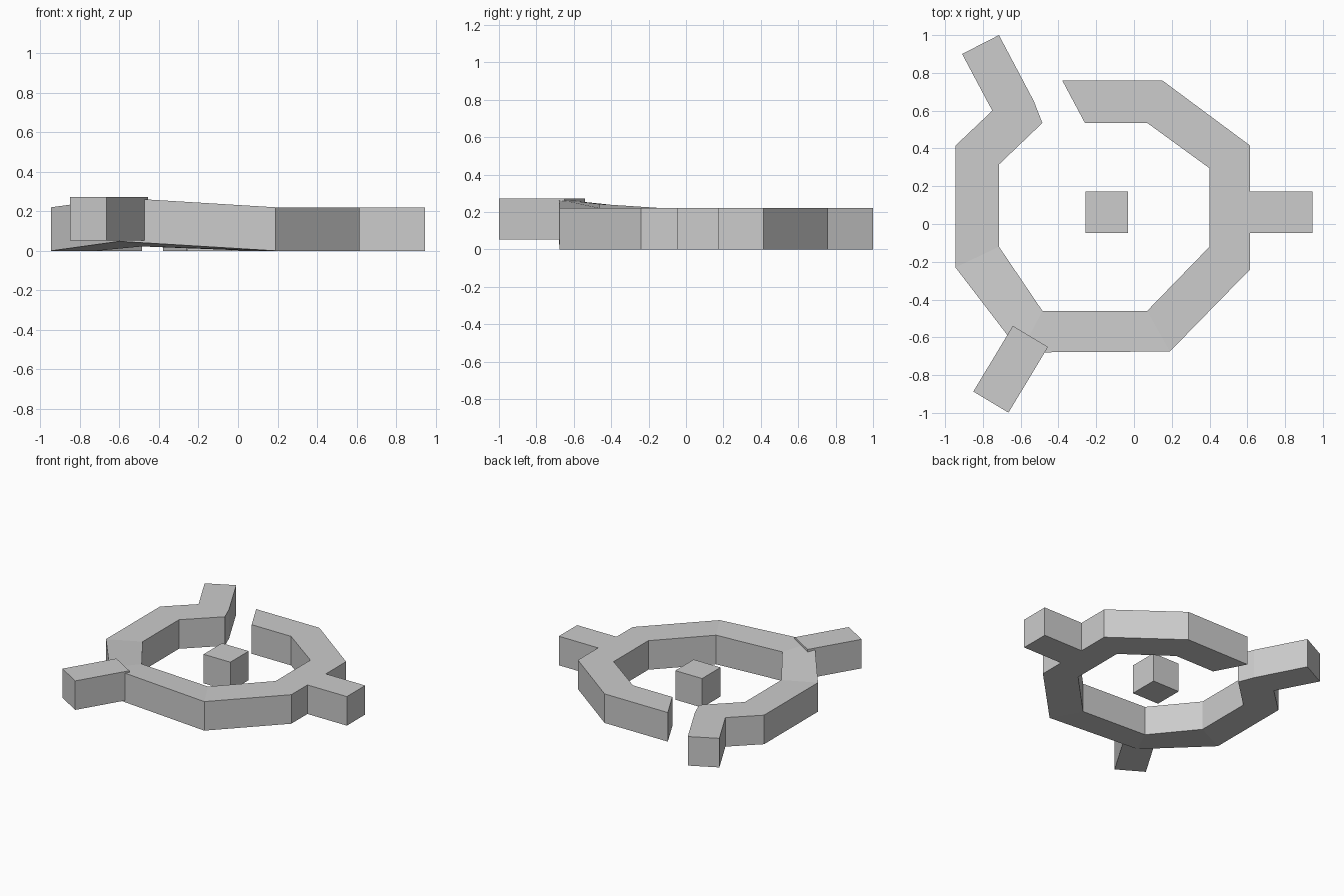
import bpy
import bmesh
from math import radians
from mathutils import Matrix, Vector

default_cube = bpy.data.objects.get("Cube")
if default_cube:
    bpy.data.objects.remove(default_cube, do_unlink=True)

HEIGHT = 0.22

# Single plain grey
grey = bpy.data.materials.new("plain grey")
grey.use_nodes = True
colour = (0.604, 0.604, 0.604, 1)
grey.diffuse_color = colour
grey.node_tree.nodes["Principled BSDF"].inputs["Base Color"].default_value = colour


def finish(bm, name):
    """Turn a bmesh into a flat-shaded grey object."""
    bmesh.ops.recalc_face_normals(bm, faces=bm.faces)
    mesh = bpy.data.meshes.new(name)
    bm.to_mesh(mesh)
    bm.free()
    mesh.materials.append(grey)
    obj = bpy.data.objects.new(name, mesh)
    bpy.context.collection.objects.link(obj)
    return obj


def block(name, centre, length, width, base=0, turn=0):
    """Rectangular block standing at height base, turned about z in degrees."""
    bm = bmesh.new()
    matrix = (Matrix.Translation((*centre, base + HEIGHT / 2))
              @ Matrix.Rotation(radians(turn), 4, "Z")
              @ Matrix.Diagonal((length, width, HEIGHT, 1)))
    bmesh.ops.create_cube(bm, size=1, matrix=matrix)
    return finish(bm, name)


def wall(name, stations):
    """Sweep a four-sided section through (outer, inner, outer lift, inner lift)."""
    bm = bmesh.new()
    sections = []
    for outer, inner, lift_out, lift_in in stations:
        corners = [(*outer, lift_out), (*inner, lift_in),
                   (*inner, lift_in + HEIGHT), (*outer, lift_out + HEIGHT)]
        sections.append([bm.verts.new(Vector(c)) for c in corners])
    for a, b in zip(sections, sections[1:]):
        for i in range(len(a)):
            j = (i + 1) % len(a)
            bm.faces.new((a[i], a[j], b[j], b[i]))
    bm.faces.new(sections[0])
    bm.faces.new(reversed(sections[-1]))
    return finish(bm, name)


# Open eight-sided ring, ending in the bent back arm
wall("ring_wall", [
    ((-0.38, 0.76), (-0.26, 0.535), 0, 0),
    ((0.15, 0.76), (0.07, 0.535), 0, 0),
    ((0.615, 0.415), (0.4, 0.295), 0, 0),
    ((0.615, -0.24), (0.4, -0.12), 0, 0),
    ((0.19, -0.675), (0.07, -0.46), 0, 0),
    ((-0.6, -0.68), (-0.485, -0.46), 0.048, 0.022),
    ((-0.945, -0.23), (-0.715, -0.12), 0, 0),
    ((-0.945, 0.415), (-0.715, 0.315), 0, 0),
    ((-0.75, 0.6), (-0.485, 0.535), 0, 0),
    ((-0.777, 0.65), (-0.53, 0.65), 0, 0),
    ((-0.91, 0.9), (-0.715, 1.0), 0, 0),
])

# Side arm, raised front arm and the centre cube
block("side_arm", (0.77, 0.063), 0.35, 0.22)
block("front_arm", (-0.653, -0.769), 0.406, 0.217, base=0.052, turn=59)
block("centre_cube", (-0.143, 0.062), 0.225, 0.22)
